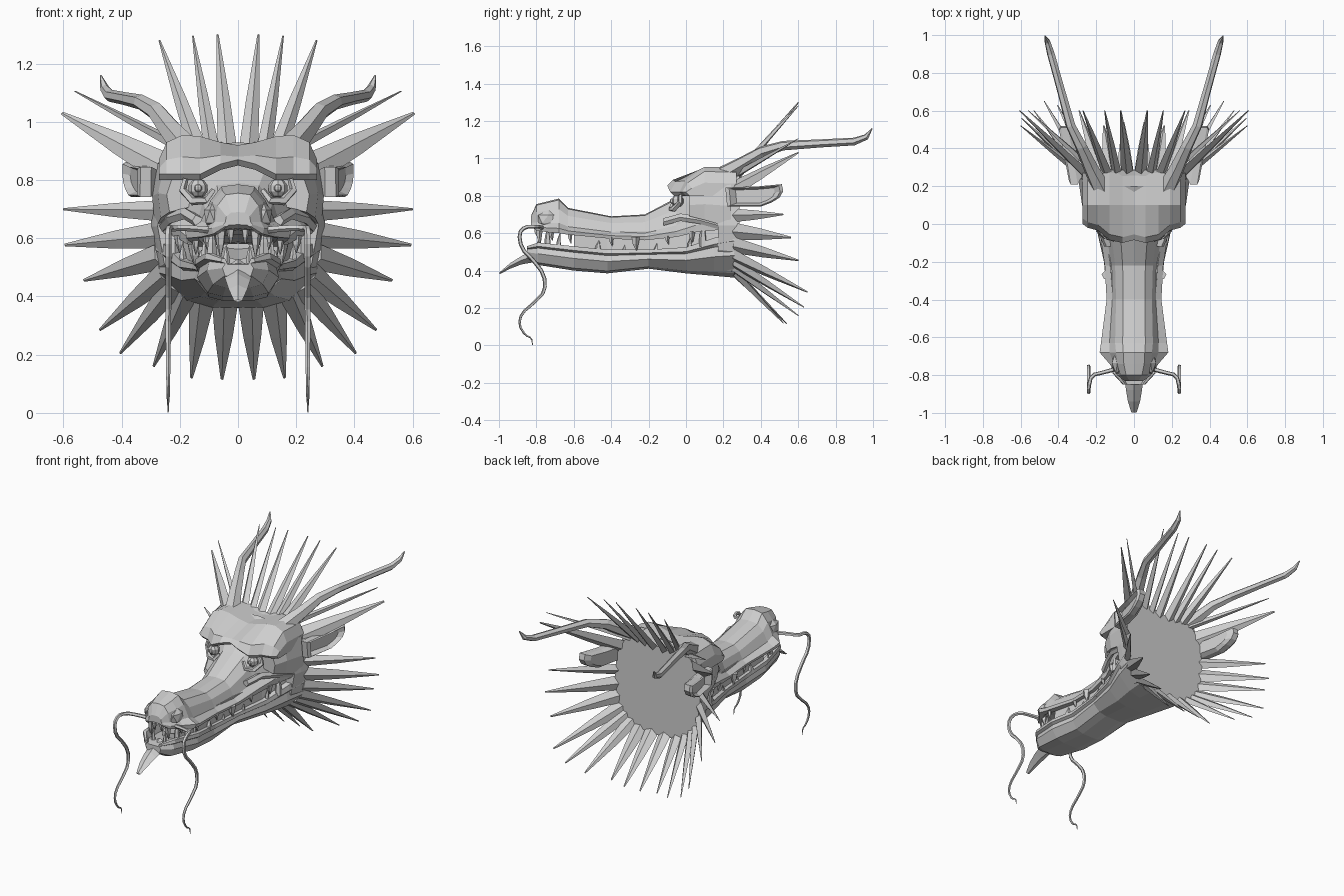
import bpy, bmesh, math
from mathutils import Vector as V

grey = bpy.data.materials.new("stone_grey")
grey.diffuse_color = (0.62, 0.62, 0.62, 1)


def finish(name, bm, mirror=False):
    bmesh.ops.recalc_face_normals(bm, faces=bm.faces)
    me = bpy.data.meshes.new(name)
    bm.to_mesh(me)
    bm.free()
    me.materials.append(grey)
    ob = bpy.data.objects.new(name, me)
    bpy.context.collection.objects.link(ob)
    if mirror:
        ob.modifiers.new("mirror", 'MIRROR').use_mirror_merge = False
    return ob


def skin(bm, rings):
    """Join closed rings of points into a capped tube."""
    rows = [[bm.verts.new(p) for p in r] for r in rings]
    n = len(rows[0])
    for a, b in zip(rows, rows[1:]):
        for i in range(n):
            j = (i + 1) % n
            bm.faces.new((a[i], a[j], b[j], b[i]))
    bm.faces.new(rows[0])
    bm.faces.new(rows[-1])


def sym_ring(y, half):
    """Half profile (x, z) from top centre to bottom centre, made symmetric."""
    return [(x, y, z) for x, z in half] + [(-x, y, z) for x, z in half[-2:0:-1]]


def tube(bm, path, radii, sides=6, soften=False):
    pts = [V((*p, r)) for p, r in zip(path, radii)]
    if soften:  # corner cutting
        cut = [q for a, b in zip(pts, pts[1:]) for q in (a.lerp(b, .25), a.lerp(b, .75))]
        pts = [pts[0]] + cut + [pts[-1]]
    radii = [p[3] for p in pts]
    pts = [p.to_3d() for p in pts]
    u, rings = None, []
    for i, p in enumerate(pts):
        t = (pts[min(i + 1, len(pts) - 1)] - pts[max(i - 1, 0)]).normalized()
        u = t.orthogonal() if u is None else u - t * u.dot(t)
        u.normalize()
        v = t.cross(u)
        rings.append([p + radii[i] * (u * math.cos(a) + v * math.sin(a))
                      for a in (2 * math.pi * k / sides for k in range(sides))])
    skin(bm, rings)


def spike(bm, base, tip, side, width, thick):
    """Flat four-sided, slightly bulging spike."""
    b, t = V(base), V(tip)
    s = V(side).normalized()
    n = (t - b).cross(s).normalized()
    skin(bm, [[c + s * width * k, c + n * thick * k, c - s * width * k, c - n * thick * k]
              for c, k in ((b, 1), (b.lerp(t, .45), .68), (t, .1))])


# upper jaw and snout: y, top z, bottom z, top half width, lip half width
rings = []
for y, zt, zb, wt, wb in [(-.83, .69, .64, .04, .05), (-.80, .755, .615, .07, .09),
                          (-.74, .77, .605, .09, .13), (-.68, .785, .60, .095, .182),
                          (-.63, .735, .592, .10, .175), (-.40, .69, .57, .095, .145),
                          (-.22, .70, .562, .10, .155), (-.05, .79, .58, .12, .18),
                          (.05, .87, .605, .17, .22), (.20, .93, .62, .24, .27)]:
    h = zt - zb
    rings.append(sym_ring(y, [(0, zt), (wt * .6, zt - .04 * h), (wt, zt - .3 * h),
                              (wt * .6 + wb * .4, zb + .3 * h), (wb, zb + .14 * h), (wb - .005, zb),
                              (wb * .75, zb), (wb * .65, zb + .1 * h), (0, zb + .14 * h)]))
bm = bmesh.new()
skin(bm, rings)
finish("upper_jaw", bm)

# lower jaw with a lip ridge and a trough inside, and gums closing the sides of the mouth
jaw = [(-.85, .53, .465, .055, .045), (-.79, .55, .43, .11, .085), (-.60, .53, .40, .145, .105),
       (-.42, .512, .385, .135, .10), (-.20, .512, .41, .155, .105), (0, .525, .385, .20, .13),
       (.15, .575, .372, .25, .16), (.26, .60, .362, .28, .175)]
rings = []
for y, zt, zb, wt, wb in jaw:
    h = zt - zb
    rings.append(sym_ring(y, [(0, zt - .3 * h), (wt * .65, zt - .3 * h), (wt * .8, zt), (wt, zt),
                              (wt + .004, zt - .17 * h), (wt - .012, zt - .25 * h),
                              (wt * .97, zt - .5 * h), (wb, zb + .1 * h), (wb * .5, zb), (0, zb)]))
bm = bmesh.new()
skin(bm, rings)
finish("lower_jaw", bm)
bm = bmesh.new()
skin(bm, [[(w * .74, y, z + .1), (w * .82, y, z + .1), (w * .86, y, z - .02), (w * .76, y, z - .02)]
          for y, z, _, w, _ in jaw[2:]])
finish("gums", bm, True)

# back of the skull with its flat rear face
back = [(0, .92), (.14, .945), (.23, .90), (.285, .80), (.30, .64), (.275, .50),
        (.19, .39), (.08, .362), (0, .36)]
bm = bmesh.new()
skin(bm, [sym_ring(y, [(x * k, .65 + (z - .65) * k) for x, z in back])
          for y, k in ((.17, .92), (.22, .96), (.285, 1))])
finish("skull_back", bm)

# heavy brow: x, front y, bottom z, front top z, crown z
bm = bmesh.new()
half = [(0, -.085, .85, .88, .92), (.06, -.10, .835, .885, .93), (.13, -.085, .80, .875, .95),
        (.19, -.035, .80, .88, .955), (.245, -.02, .80, .87, .93), (.272, .0, .80, .84, .87)]
skin(bm, [[(s * x, yf + .02, zb), (s * x, yf, zb + .02), (s * x, yf + .03, zf), (s * x, .1, zc),
           (s * x, .27, zc - .005), (s * x, .27, zb)]
          for s, x, yf, zb, zf, zc in [(-1, *r) for r in half[:0:-1]] + [(1, *r) for r in half]])
finish("brow", bm)

# temples and cheek folds
bm = bmesh.new()
skin(bm, [[(x - .08, y, z0 + .02), (x, y, z0), (x + .01, y, (z0 + z1) / 2), (x - .01, y, z1), (x - .1, y, z1)]
          for x, y, z0, z1 in [(.235, .02, .69, .81), (.265, .10, .67, .84), (.285, .24, .63, .86)]])
skin(bm, [[(x, y, z + .02), (x + .012, y, z), (x, y, z - .02), (x - .04, y, z)]
          for x, y, z in [(.145, -.12, .66), (.185, -.03, .685), (.235, .07, .67), (.262, .18, .64)]])
finish("cheeks", bm, True)

# eyes with lids and pupils
for name, y, r in (("eyes", -.045, .034), ("pupils", -.073, .014)):
    bm = bmesh.new()
    bmesh.ops.create_uvsphere(bm, u_segments=8, v_segments=5, radius=r)
    bmesh.ops.translate(bm, verts=bm.verts, vec=(.137, y, .772))
    finish(name, bm, True)
bm = bmesh.new()
tube(bm, [(.085, -.065, .765), (.11, -.08, .73), (.155, -.065, .728), (.19, -.03, .765), (.18, -.03, .805)],
     [.01, .014, .016, .014, .01], 5)
finish("eyelids", bm, True)

# nostril wings
bm = bmesh.new()
bmesh.ops.create_icosphere(bm, subdivisions=1, radius=1)
for v in bm.verts:
    v.co = V((.088 + v.co.x * .032, -.735 + v.co.y * .065, .675 + v.co.z * .05))
finish("nostrils", bm, True)

# ears: outlined plates with hollow outer face
outline = [(.21, .845), (.22, .742), (.40, .742), (.46, .765), (.50, .79), (.52, .825), (.512, .862), (.38, .85)]
ear = lambda d, k: [(.318 + .17 * (y - .24) + d, .38 + (y - .38) * k, .80 + (z - .80) * k) for y, z in outline]
bm = bmesh.new()
skin(bm, [ear(-.038, .75), ear(-.015, 1), ear(.022, 1), ear(.032, .88), ear(.005, .68)])
finish("ears", bm, True)

# horns
bm = bmesh.new()
tube(bm, [(.17, .18, .90), (.23, .30, .97), (.28, .41, 1.035), (.335, .52, 1.068), (.39, .72, 1.08),
          (.44, .90, 1.09), (.458, .965, 1.115), (.472, .995, 1.16)],
     [.052, .04, .032, .026, .022, .021, .016, .003], 6)
finish("horns", bm, True)

# mane spikes: base x, z, tip x, y, z, half width
bm = bmesh.new()
for bx, bz, tx, ty, tz, w in [
        (.035, .89, .07, .60, 1.30, .034), (.09, .90, .155, .60, 1.295, .028), (.14, .91, .27, .60, 1.28, .032),
        (.19, .91, .56, .60, 1.105, .022), (.25, .84, .605, .60, 1.03, .055), (.275, .695, .60, .52, .70, .036),
        (.275, .61, .595, .56, .577, .046), (.27, .535, .53, .60, .455, .046), (.25, .475, .475, .65, .285, .044),
        (.22, .44, .405, .63, .205, .042), (.18, .41, .29, .60, .16, .042), (.125, .39, .16, .52, .12, .046),
        (.045, .385, .055, .54, .115, .046)]:
    spike(bm, (bx, .262, bz), (tx, ty, tz), (-(bz - .65), 0, bx), w, .02)
finish("mane", bm, True)

# whiskers
bm = bmesh.new()
tube(bm, [(.07, -.76, .625), (.16, -.785, .635), (.225, -.80, .635), (.24, -.86, .635), (.24, -.893, .60),
          (.24, -.88, .52), (.24, -.82, .46), (.24, -.758, .38), (.24, -.752, .29), (.24, -.81, .23),
          (.24, -.88, .17), (.24, -.893, .11), (.24, -.86, .055), (.24, -.825, .04), (.24, -.82, .002)],
     [.013, .011, .011, .011, .011, .011, .011, .011, .01, .009, .008, .007, .006, .004, .002], 5, True)
finish("whiskers", bm, True)

# chin tuft
bm = bmesh.new()
skin(bm, [[(-w, y, z), (0, y, z + h), (w, y, z), (0, y, z - h)]
          for w, y, z, h in [(.055, -.78, .49, .04), (.042, -.88, .455, .022), (.032, -.94, .425, .015),
                             (.014, -.998, .385, .005)]])
finish("chin_tuft", bm)

# teeth: x, y, root z, tip z, radius
bm = bmesh.new()
for x, y, z0, z1, r in [
        (.025, -.80, .63, .58, .014), (.06, -.785, .625, .535, .02), (.105, -.72, .615, .56, .018),
        (.145, -.62, .60, .545, .014), (.13, -.40, .58, .53, .014), (.148, -.27, .58, .505, .024),
        (.16, -.10, .585, .54, .014), (.20, .03, .61, .55, .02),
        (.04, -.79, .51, .575, .014), (.09, -.74, .53, .64, .02), (.115, -.68, .52, .60, .015),
        (.125, -.47, .50, .56, .02), (.127, -.33, .49, .54, .012), (.15, -.16, .49, .545, .014),
        (.19, .02, .51, .58, .016), (.22, .09, .53, .66, .024)]:
    tube(bm, [(x, y, z0), (x, y, (z0 + z1) / 2), (x, y + .006, z1)], [r, r * .7, .002], 5)
finish("teeth", bm, True)

# tongue
bm = bmesh.new()
skin(bm, [sym_ring(y, [(0, z), (w, z + .012), (w, z - .02), (0, z - .03)])
          for y, z, w in [(-.70, .525, .04), (-.6, .51, .07), (-.3, .50, .085), (.0, .52, .11), (.2, .57, .13)]])
finish("tongue", bm)
